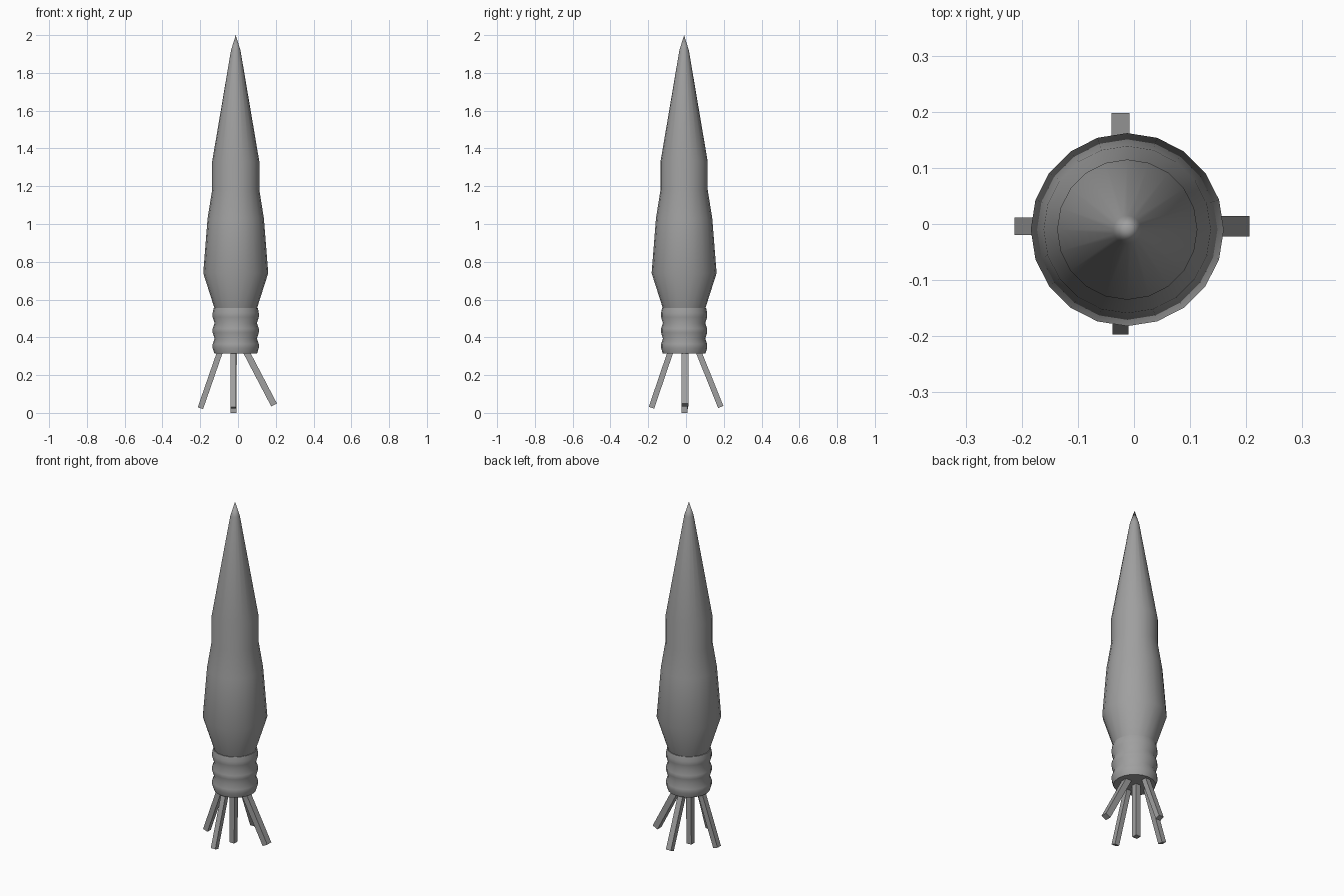
import bpy, bmesh, math
from mathutils import Vector

cube = bpy.data.objects.get("Cube")
if cube:
    bpy.data.objects.remove(cube, do_unlink=True)

grey = bpy.data.materials.new("mid grey")
grey.use_nodes = True
grey.diffuse_color = (0.35, 0.35, 0.35, 1)
grey.node_tree.nodes["Principled BSDF"].inputs["Base Color"].default_value = (0.35, 0.35, 0.35, 1)

CX, CY = -0.012, -0.01   # body axis
SIDES = 20


def finish(name, bm, smooth):
    bmesh.ops.recalc_face_normals(bm, faces=bm.faces)
    mesh = bpy.data.meshes.new(name)
    bm.to_mesh(mesh)
    bm.free()
    mesh.materials.append(grey)
    obj = bpy.data.objects.new(name, mesh)
    bpy.context.collection.objects.link(obj)
    if smooth:
        bpy.ops.object.select_all(action='DESELECT')
        obj.select_set(True)
        bpy.context.view_layer.objects.active = obj
        bpy.ops.object.shade_smooth_by_angle(angle=math.radians(40))
    return obj


def lathe(name, profile):
    """Closed turned shape from (radius, height) pairs; zero radius is a point."""
    bm = bmesh.new()
    rings = []
    for r, z in profile:
        if r == 0:
            rings.append([bm.verts.new((CX, CY, z))] * SIDES)
            continue
        angles = [math.tau * i / SIDES for i in range(SIDES)]
        rings.append([bm.verts.new((CX + r * math.cos(a), CY + r * math.sin(a), z))
                      for a in angles])
    for low, high in zip(rings, rings[1:]):
        for i in range(SIDES):
            j = (i + 1) % SIDES
            corners = dict.fromkeys((low[i], low[j], high[j], high[i]))
            bm.faces.new(list(corners))
    for ring in (rings[0], rings[-1]):
        if ring[0] is not ring[1]:
            bm.faces.new(ring)
    return finish(name, bm, True)


def leg(name, top, foot, width, depth):
    """Square bar between two points."""
    top, foot = Vector(top), Vector(foot)
    axis = (top - foot).normalized()
    side = Vector((0, 1, 0)) if abs(axis.x) > abs(axis.y) else Vector((1, 0, 0))
    out = axis.cross(side).normalized()
    bm = bmesh.new()
    ends = [[bm.verts.new(p + side * width * a / 2 + out * depth * b / 2)
             for a, b in ((-1, -1), (1, -1), (1, 1), (-1, 1))] for p in (foot, top)]
    for ring in ends:
        bm.faces.new(ring)
    for i in range(4):
        j = (i + 1) % 4
        bm.faces.new((ends[0][i], ends[0][j], ends[1][j], ends[1][i]))
    return finish(name, bm, False)


# Long pointed body
lathe("body", [(0.108, 0.54), (0.172, 0.74), (0.149, 1.03), (0.125, 1.18),
               (0.125, 1.33), (0.025, 1.92), (0, 2.0)])

# Ribbed collar: three bulges
ribs = [(0.113, 0.315)]
for k in range(3):
    z = 0.325 + k * 0.082
    ribs += [(0.122, z + 0.018), (0.122, z + 0.04), (0.112, z + 0.068)]
ribs[-1] = (0.117, 0.555)
lathe("collar", ribs)

# Splayed legs and the upright one in the middle
leg("left_leg", (0.022, -0.004, 0.365), (0.191, -0.004, 0.042), 0.037, 0.034)
leg("right_leg", (-0.081, -0.004, 0.365), (-0.199, -0.004, 0.025), 0.031, 0.03)
leg("front_leg", (-0.024, -0.068, 0.365), (-0.024, -0.183, 0.027), 0.029, 0.03)
leg("back_leg", (-0.024, 0.05, 0.365), (-0.024, 0.184, 0.031), 0.032, 0.03)
leg("middle_leg", (-0.022, -0.008, 0.365), (-0.024, -0.008, 0), 0.032, 0.032)
